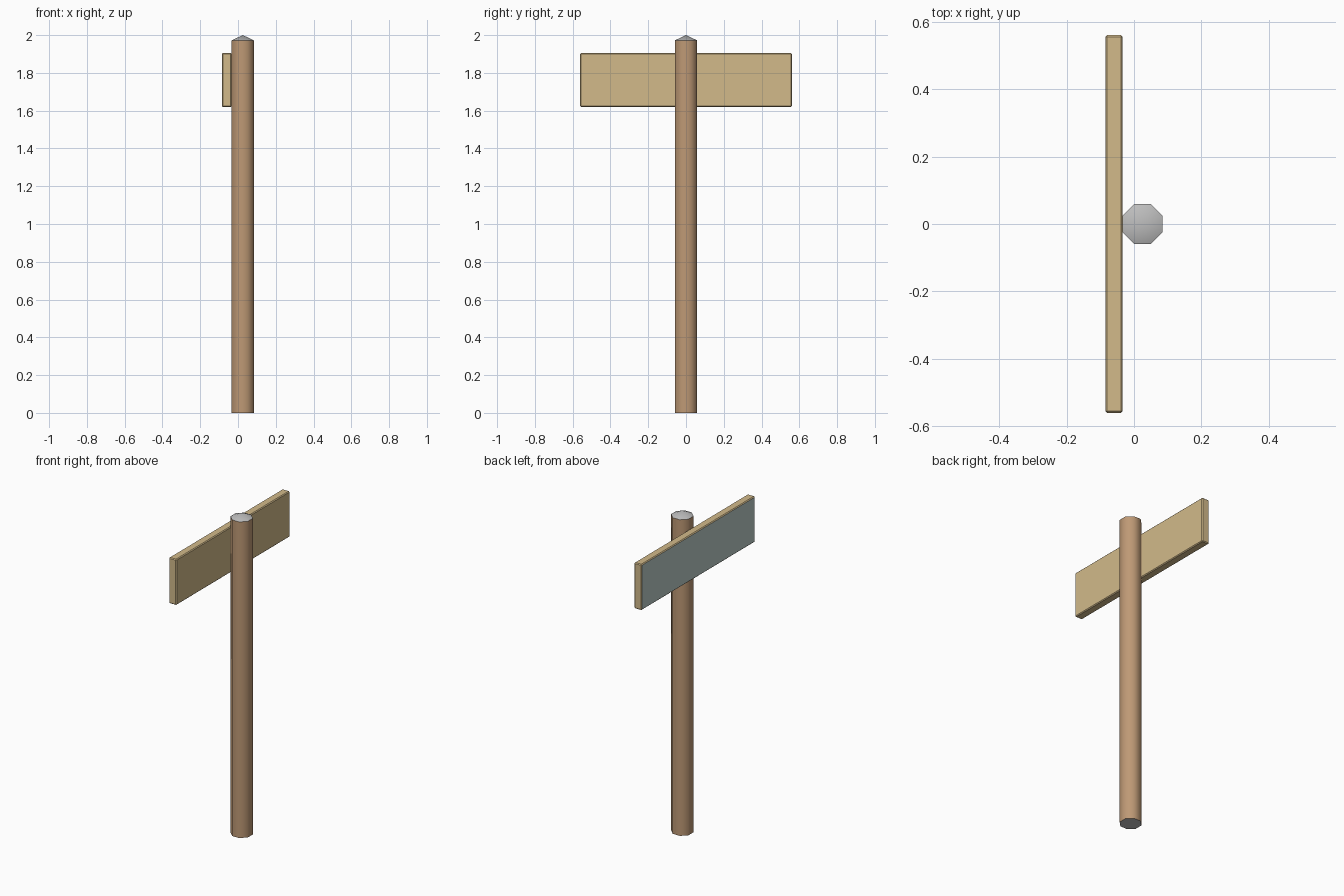
import bpy
import bmesh
import math
from mathutils import Matrix

cube = bpy.data.objects.get("Cube")
if cube:
    bpy.data.objects.remove(cube, do_unlink=True)


def material(name, rgb):
    mat = bpy.data.materials.new(name)
    mat.use_nodes = True
    mat.diffuse_color = (*rgb, 1)
    mat.node_tree.nodes["Principled BSDF"].inputs["Base Color"].default_value = (*rgb, 1)
    return mat


def make_object(name, bm, materials):
    bm.normal_update()
    mesh = bpy.data.meshes.new(name)
    bm.to_mesh(mesh)
    bm.free()
    for mat in materials:
        mesh.materials.append(mat)
    obj = bpy.data.objects.new(name, mesh)
    bpy.context.collection.objects.link(obj)
    return obj


post_wood = material("brown wood", (0.515, 0.319, 0.178))
board_wood = material("pale wood", (0.645, 0.491, 0.255))
cap_grey = material("light grey", (0.515, 0.515, 0.515))
panel_grey = material("blue grey", (0.491, 0.597, 0.571))

# Post: octagonal shaft with a low pointed cap
POST_X, APOTHEM, SHAFT_TOP = 0.0255, 0.0595, 1.972
radius = APOTHEM / math.cos(math.pi / 8)
bm = bmesh.new()
bmesh.ops.create_cone(
    bm, segments=8, radius1=radius, radius2=radius, depth=SHAFT_TOP, cap_ends=True,
    matrix=Matrix.Translation((POST_X, 0, SHAFT_TOP / 2)) @ Matrix.Rotation(math.pi / 8, 4, "Z"))
bm.normal_update()
top = max(bm.faces, key=lambda f: f.calc_center_median().z)
tip = bmesh.ops.poke(bm, faces=[top])["verts"][0]
tip.co.z = 2
bm.normal_update()
for face in bm.faces:
    face.material_index = int(abs(face.normal.z) > 0.5)  # ends are grey
post = make_object("post", bm, [post_wood, cap_grey])
bpy.context.view_layer.objects.active = post
post.select_set(True)
bpy.ops.object.shade_smooth_by_angle(angle=math.radians(50))
post.select_set(False)

# Board: bevelled plank with a coloured sign face on its outer side
bm = bmesh.new()
bmesh.ops.create_cube(
    bm, size=1,
    matrix=Matrix.Translation((-0.0595, 0, 1.763)) @ Matrix.Diagonal((0.051, 1.12, 0.286, 1)))
bmesh.ops.bevel(bm, geom=bm.edges[:], offset=0.005, segments=1, affect="EDGES")
bm.normal_update()
for face in bm.faces:
    face.material_index = int(face.normal.x < -0.99)
make_object("sign_board", bm, [board_wood, panel_grey])
